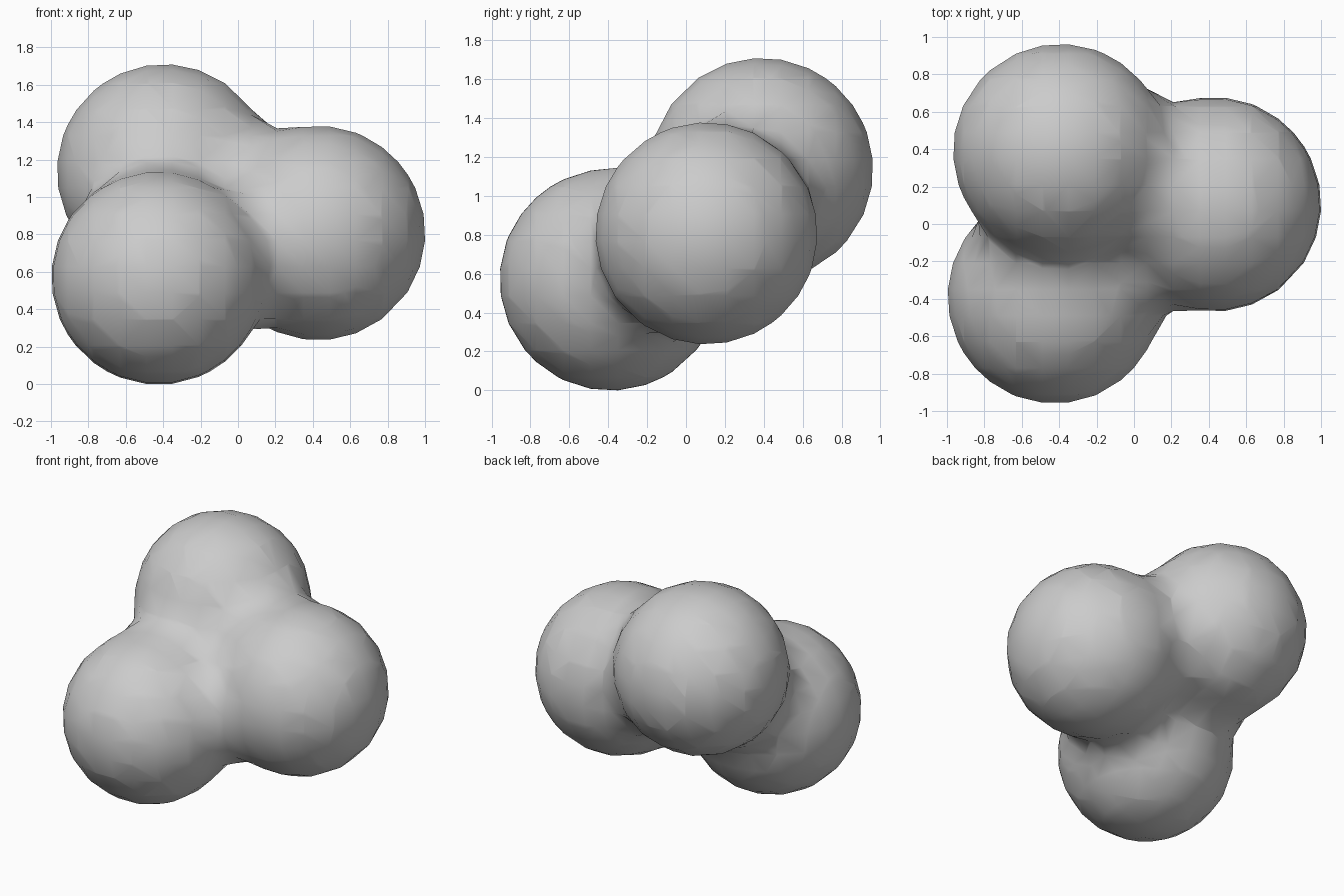
import bpy

if "Cube" in bpy.data.objects:
    bpy.data.objects.remove(bpy.data.objects["Cube"])

# Three equal metaballs that melt into one another
RADIUS = 0.838
CENTRES = [
    (-0.425, -0.388, 0.572),  # front left, low
    (0.428, 0.105, 0.81),     # right, middle
    (-0.395, 0.39, 1.14),     # back left, high
]

data = bpy.data.metaballs.new("merged_blob")
data.resolution = 0.14
data.render_resolution = 0.14
data.threshold = 0.6
for c in CENTRES:
    e = data.elements.new(type='BALL')
    e.co = c
    e.radius = RADIUS
    e.stiffness = 4.0

blob = bpy.data.objects.new("merged_blob", data)
bpy.context.collection.objects.link(blob)
bpy.context.view_layer.objects.active = blob
blob.select_set(True)
bpy.context.view_layer.update()

# Turn the field into a smooth mesh
bpy.ops.object.convert(target='MESH')
blob = bpy.context.view_layer.objects.active
blob.name = "merged_blob"
for p in blob.data.polygons:
    p.use_smooth = True

# Rest the lowest point on the floor
low = min(v.co.z for v in blob.data.vertices)
for v in blob.data.vertices:
    v.co.z -= low
